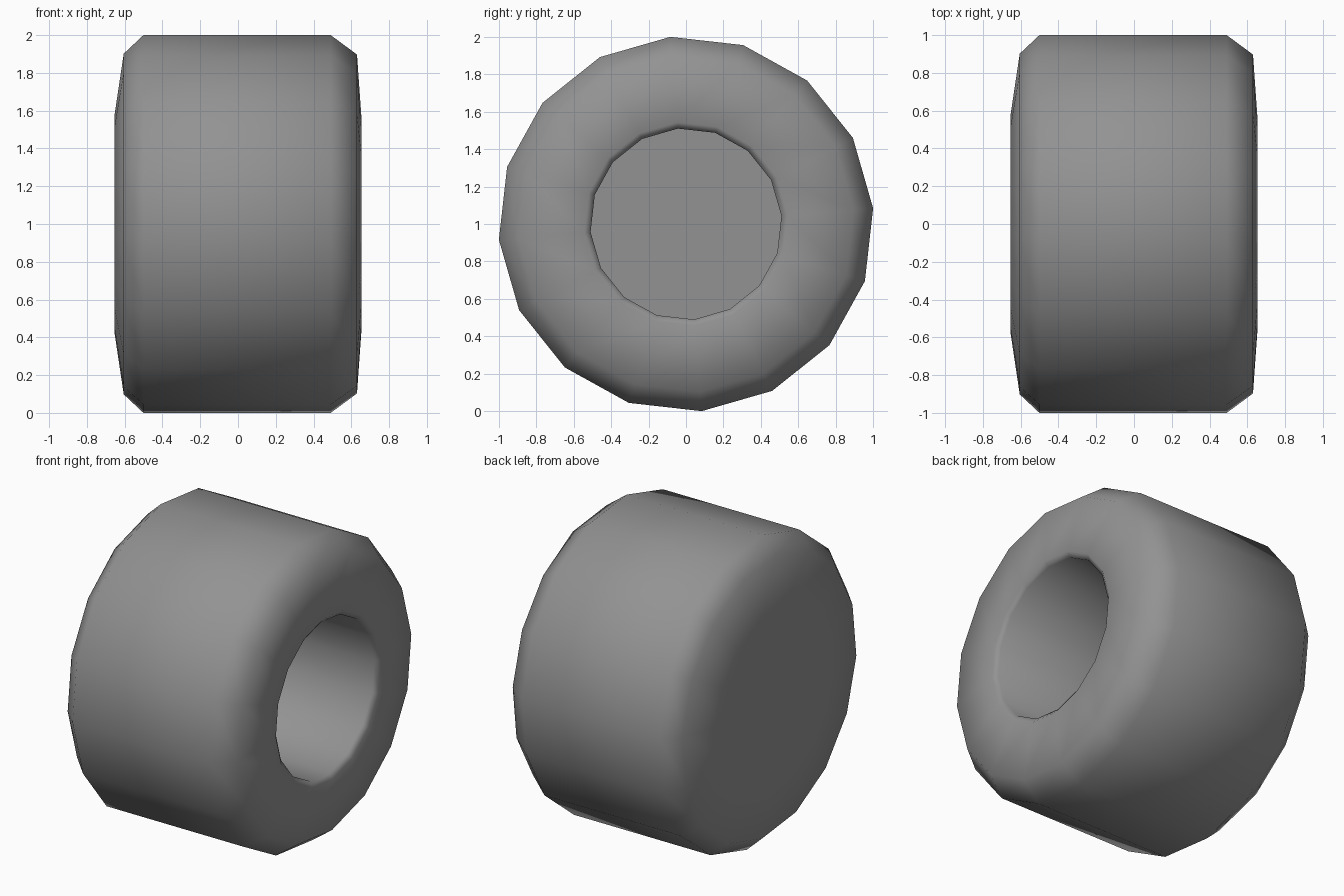
import bpy
import bmesh
import math

cube = bpy.data.objects.get("Cube")
if cube:
    bpy.data.objects.remove(cube, do_unlink=True)

SIDES = 16
TURN = math.radians(4.8)

grey = bpy.data.materials.new("mid_grey")
grey.use_nodes = True
colour = (0.29, 0.29, 0.29, 1.0)
grey.diffuse_color = colour
grey.node_tree.nodes["Principled BSDF"].inputs["Base Color"].default_value = colour


def lathe_x(name, profile):
    """Turn (x, radius) points about the x axis and cap both ends."""
    bm = bmesh.new()
    rings = []
    for x, r in profile:
        ring = []
        for i in range(SIDES):
            a = TURN + 2 * math.pi * i / SIDES
            ring.append(bm.verts.new((x, r * math.cos(a), r * math.sin(a))))
        rings.append(ring)
    for a, b in zip(rings, rings[1:]):
        for i in range(SIDES):
            j = (i + 1) % SIDES
            bm.faces.new((a[i], a[j], b[j], b[i]))
    bm.faces.new(rings[0])
    bm.faces.new(rings[-1])
    bmesh.ops.recalc_face_normals(bm, faces=bm.faces)
    mesh = bpy.data.meshes.new(name)
    bm.to_mesh(mesh)
    bm.free()
    mesh.materials.append(grey)
    obj = bpy.data.objects.new(name, mesh)
    bpy.context.collection.objects.link(obj)
    return obj


# Closed back, chamfered tread, then the front face and its deep hub socket
wheel = lathe_x("wheel", [
    (-0.655, 0.57), (-0.605, 0.905), (-0.50, 1.004),   # back face and chamfer
    (0.49, 1.004), (0.63, 0.90), (0.655, 0.545),       # tread and front face
    (0.63, 0.512), (-0.50, 0.512),                     # socket lip and wall
])
wheel.location.z = 1.0

# Smooth skin with a sharp edge round the socket floor
bpy.ops.object.select_all(action='DESELECT')
wheel.select_set(True)
bpy.context.view_layer.objects.active = wheel
bpy.ops.object.shade_smooth_by_angle(angle=math.radians(62))
